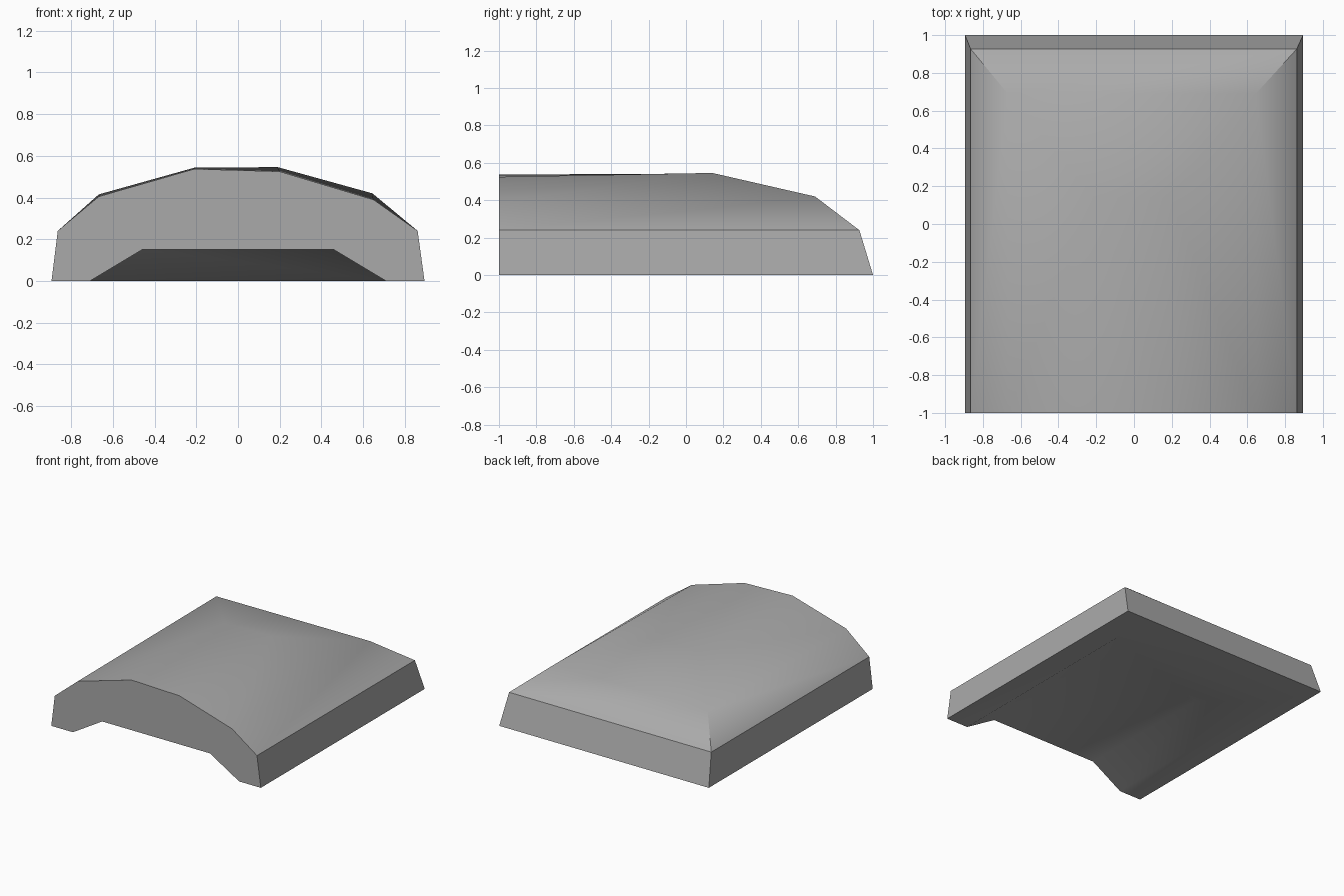
import bpy, bmesh, math

cube = bpy.data.objects.get("Cube")
if cube:
    bpy.data.objects.remove(cube, do_unlink=True)

grey = bpy.data.materials.new("mid_grey")
grey.use_nodes = True
colour = (0.4, 0.4, 0.4, 1)
grey.diffuse_color = colour
grey.node_tree.nodes["Principled BSDF"].inputs["Base Color"].default_value = colour

bm = bmesh.new()


def rail(side, x, front_z, back_y, back_z, back_x=None):
    """Front and back end of one lengthwise edge."""
    return (bm.verts.new((side * x, -1, front_z)),
            bm.verts.new((side * (back_x or x), back_y, back_z)))


# Lengthwise edges of the shell, from base to crown, then of the hollow
left = [rail(1, 0.895, 0, 1, 0), rail(1, 0.862, 0.24, 0.927, 0.24),
        rail(1, 0.65, 0.39, 0.69, 0.42, 0.645), rail(1, 0.2, 0.525, 0.14, 0.546, 0.19)]
right = [rail(-1, 0.895, 0, 1, 0), rail(-1, 0.865, 0.24, 0.927, 0.24),
         rail(-1, 0.668, 0.405, 0.69, 0.415), rail(-1, 0.21, 0.537, 0.14, 0.543)]
hollow_left = [rail(1, 0.71, 0, 0.66, 0), rail(1, 0.46, 0.15, 0.13, 0.15)]
hollow_right = [rail(-1, 0.71, 0, 0.66, 0), rail(-1, 0.46, 0.15, 0.13, 0.15)]


def strip(a, b):
    """Quad between two lengthwise edges."""
    bm.faces.new((a[0], a[1], b[1], b[0]))


# Sides and sloping back of the shell
for i in range(3):
    strip(left[i], left[i + 1])
    strip(right[i], right[i + 1])
    bm.faces.new((left[i][1], right[i][1], right[i + 1][1], left[i + 1][1]))
strip(left[3], right[3])

# Flat underside rim
strip(left[0], hollow_left[0])
strip(right[0], hollow_right[0])
bm.faces.new((left[0][1], right[0][1], hollow_right[0][1], hollow_left[0][1]))

# Hollow walls, sloping end and ceiling
strip(hollow_left[0], hollow_left[1])
strip(hollow_right[0], hollow_right[1])
strip(hollow_left[1], hollow_right[1])
bm.faces.new((hollow_left[0][1], hollow_right[0][1],
              hollow_right[1][1], hollow_left[1][1]))

# Front face around the opening
outline = left + right[::-1] + hollow_right + hollow_left[::-1]
bm.faces.new([r[0] for r in outline])

bmesh.ops.recalc_face_normals(bm, faces=bm.faces)
mesh = bpy.data.meshes.new("domed_shell")
bm.to_mesh(mesh)
bm.free()
mesh.materials.append(grey)

shell = bpy.data.objects.new("domed_shell", mesh)
bpy.context.collection.objects.link(shell)
bpy.ops.object.select_all(action='DESELECT')
shell.select_set(True)
bpy.context.view_layer.objects.active = shell
bpy.ops.object.shade_smooth_by_angle(angle=math.radians(33))
